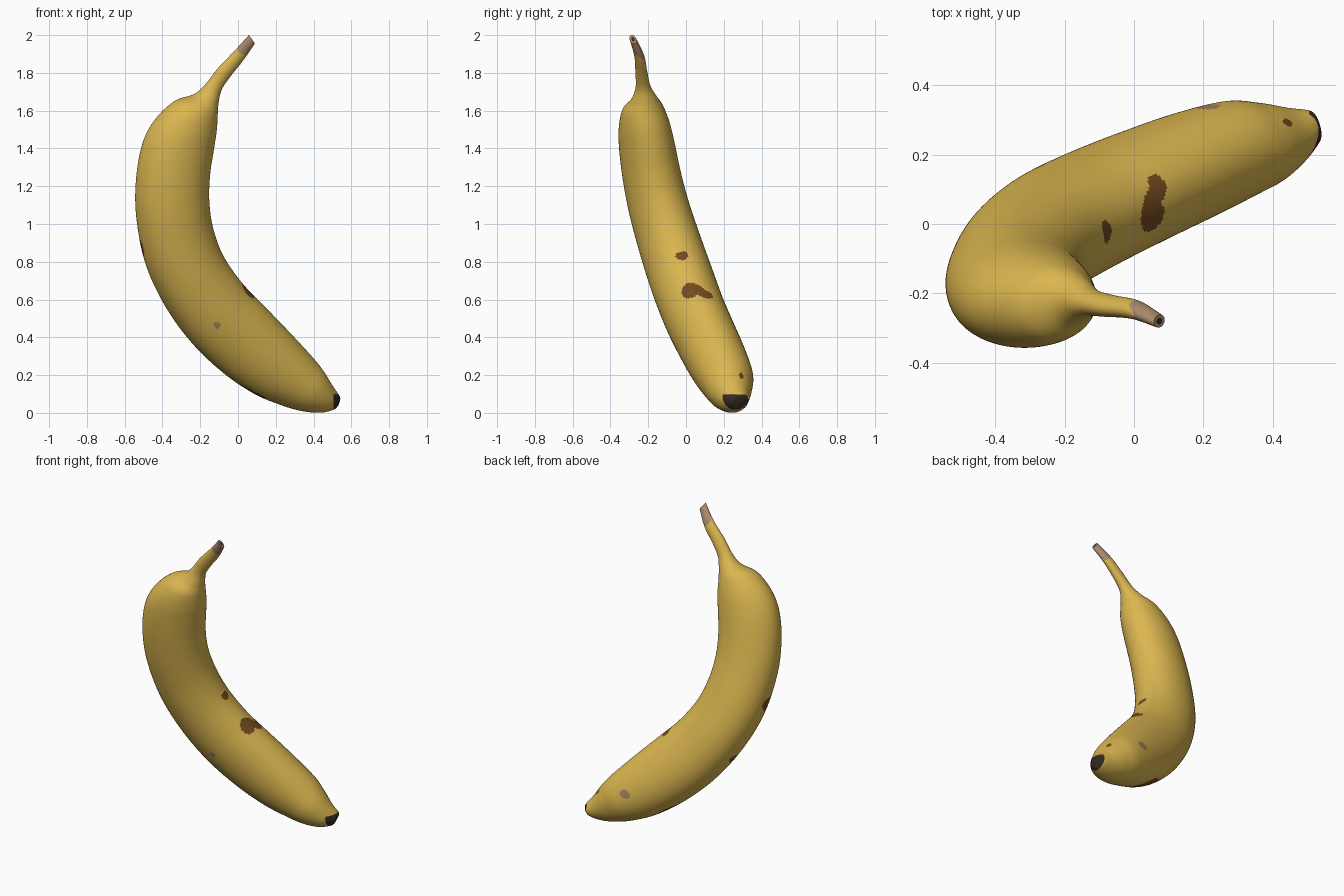
import bpy, bmesh, math
from mathutils import Vector

if "Cube" in bpy.data.objects:
    bpy.data.objects.remove(bpy.data.objects["Cube"])

SEG, SUB = 120, 24         # sides of the tube, rings between two stations

def material(name, rgb):
    m = bpy.data.materials.new(name)
    m.diffuse_color = (*rgb, 1)
    m.use_nodes = True
    m.node_tree.nodes["Principled BSDF"].inputs["Base Color"].default_value = m.diffuse_color
    return m

MATS = [material("banana yellow", (0.71, 0.47, 0.08)),
        material("bruise brown", (0.17, 0.07, 0.015)),
        material("dark blossom end", (0.035, 0.022, 0.016)),
        material("stem tan", (0.42, 0.26, 0.155)),
        material("pale bruise", (0.36, 0.23, 0.12))]

# Stations tip to stem: outer x, z, inner x, z, side radius, sideways shift
STATIONS = [
    (.518, .035, .538, .082, .032, .012), (.500, .018, .535, .094, .050, .012),
    (.430, .003, .500, .145, .082, .005), (.330, .013, .450, .225, .118, .012),
    (.220, .045, .390, .300, .142, .025), (.080, .105, .270, .430, .156, .027),
    (-.08, .215, .140, .565, .162, .025), (-.24, .370, .020, .690, .166, .022),
    (-.38, .565, -.08, .835, .168, .022), (-.485, .79, -.135, .985, .164, .018),
    (-.535, 1.04, -.155, 1.13, .158, .01), (-.535, 1.25, -.15, 1.27, .152, .008),
    (-.50, 1.43, -.13, 1.40, .145, .01), (-.435, 1.55, -.115, 1.50, .133, .01),
    (-.335, 1.645, -.11, 1.58, .108, .01), (-.23, 1.685, -.105, 1.64, .07, .015),
    (-.17, 1.74, -.088, 1.71, .040, .015), (-.105, 1.825, -.042, 1.78, .031, .01),
    (-.022, 1.912, .028, 1.868, .026, .00), (.058, 2.0, .088, 1.955, .018, -.03)]

# Bruises: centre, radii, material
SPOTS = [((.045, .035, .64), (.05, .06, .055), 1),
         ((.06, .10, .62), (.035, .045, .03), 1),
         ((-.085, -.025, .83), (.035, .035, .024), 1),
         ((.45, .295, .20), (.022, .012, .02), 1),
         ((.05, .165, .13), (.14, .05, .085), 1),
         ((-.51, -.115, .88), (.04, .045, .045), 1),
         ((-.36, .03, .53), (.03, .03, .03), 1),
         ((.21, .345, .26), (.035, .03, .028), 4),
         ((-.11, -.09, .465), (.018, .05, .02), 4)]

# The bend lies in one tilted plane
NORMAL = Vector((-.23, 1, .2165)).normalized()
def on_plane(x, z, dy):
    return Vector((x, .161 - .2165 * z + .23 * x + dy, z))

def spline(i, t):
    n = len(STATIONS) - 1
    p = [STATIONS[min(max(i + k, 0), n)] for k in (-1, 0, 1, 2)]
    return [.5 * (2*b + (c - a)*t + (2*a - 5*b + 4*c - d)*t*t + (3*b - a - 3*c + d)*t**3)
            for a, b, c, d in zip(*p)]

def colour(c, s):
    if s < .35 or (s < 2 and c.x > .506 and c.z < .098):
        return 2
    if s > 18.1 + .12 * math.sin(c.y * 90):
        return 3
    wobble = 1 + .2 * math.sin(c.x * 60 + c.z * 45) * math.cos(c.y * 55)
    for centre, radii, mat in SPOTS:
        if sum(((c[k] - centre[k]) / radii[k]) ** 2 for k in range(3)) < wobble:
            return mat
    return 0

# Skin: elliptical rings swept from blossom end to stem, with a soft back ridge
params = [i / SUB for i in range((len(STATIONS) - 1) * SUB + 1)]
verts, faces, mats = [], [], []
for s in params + [params[-1]]:
    shrink = .5 if len(verts) == len(params) * SEG else 1   # inset in the stem end
    i = min(int(s), len(STATIONS) - 2)
    ox, oz, ix, iz, b, dy = spline(i, s - i)
    outer, inner = on_plane(ox, oz, dy), on_plane(ix, iz, dy)
    mid, half = (outer + inner) / 2, (outer - inner) / 2
    ridge = .09 * math.exp(-((s - 7.7) / 2) ** 2)
    for k in range(SEG):
        a = math.tau * k / SEG
        r = shrink * (1 + ridge * max(0, math.cos(a - math.radians(52))) ** 4)
        verts.append(mid + r * (half * math.cos(a) + NORMAL * b * math.sin(a)))
for r in range(len(params)):
    for k in range(SEG):
        n = (k + 1) % SEG
        f = (r*SEG + k, r*SEG + n, (r+1)*SEG + n, (r+1)*SEG + k)
        faces.append(f)
        mats.append(colour(sum((verts[v] for v in f), Vector()) / 4, params[r]))
# Dark end caps
last = len(params) * SEG
faces += [tuple(range(SEG))[::-1], tuple(range(last, last + SEG))]
mats += [2, 2]

mesh = bpy.data.meshes.new("banana")
mesh.from_pydata(verts, [], faces)
for m in MATS:
    mesh.materials.append(m)
mesh.polygons.foreach_set("material_index", mats)
mesh.update()
banana = bpy.data.objects.new("banana", mesh)
bpy.context.collection.objects.link(banana)

# Consistent outward normals, smooth skin with crisp cut ends
bm = bmesh.new()
bm.from_mesh(mesh)
bmesh.ops.recalc_face_normals(bm, faces=bm.faces)
bm.to_mesh(mesh)
bm.free()
bpy.context.view_layer.objects.active = banana
banana.select_set(True)
bpy.ops.object.shade_smooth_by_angle(angle=math.radians(40))
